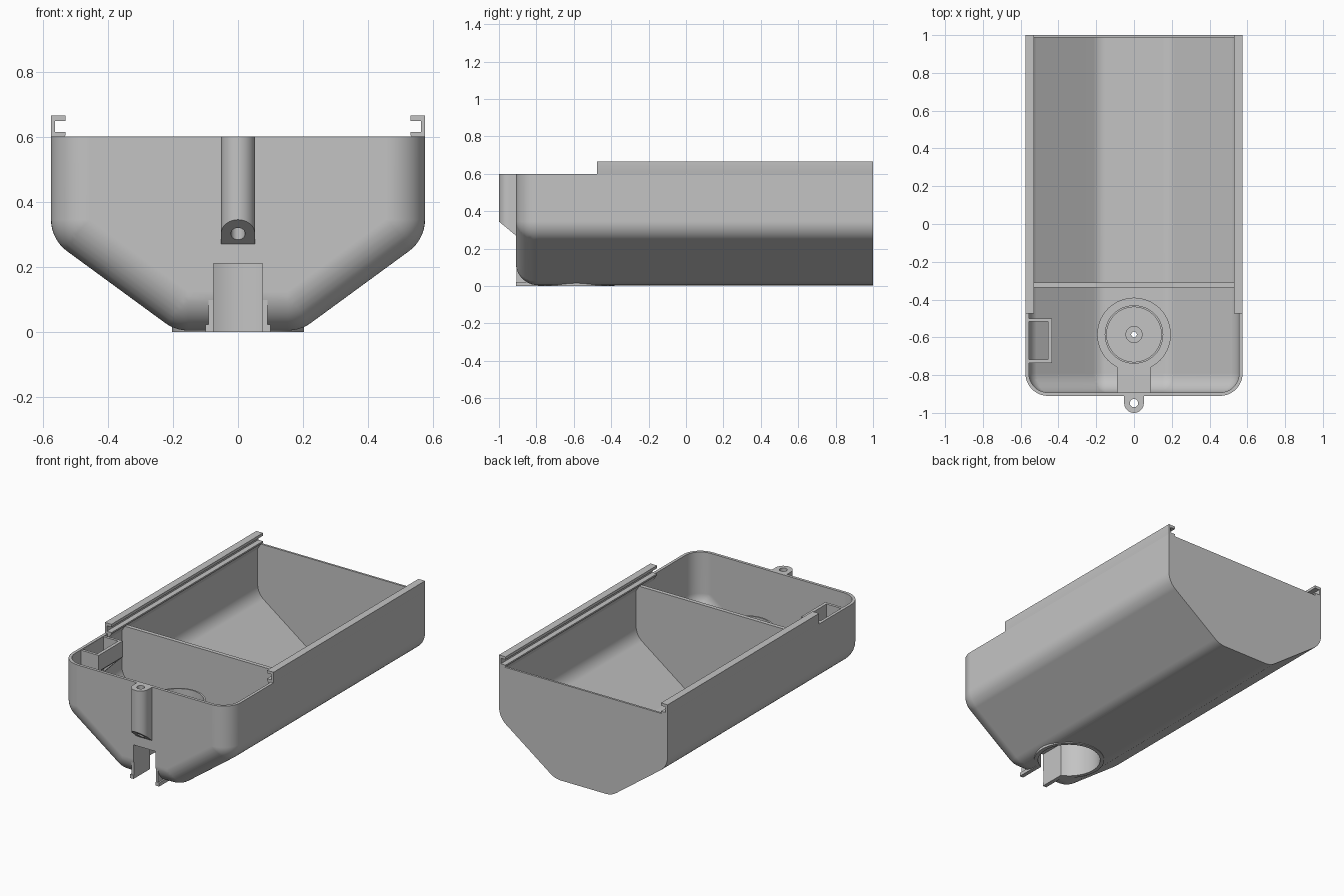
import bpy, bmesh
from math import sin, cos, asin, pi, radians
from mathutils import Vector

cube = bpy.data.objects.get("Cube")
if cube:
    bpy.data.objects.remove(cube, do_unlink=True)

GREY = (0.55, 0.55, 0.55, 1)
grey = bpy.data.materials.new("plain grey")
grey.use_nodes = True
grey.diffuse_color = GREY
grey.node_tree.nodes["Principled BSDF"].inputs["Base Color"].default_value = GREY

FRONT, BACK, RIM = -0.91, 1.0, 0.6
R = 0.12                                   # fillet radius of the tub
CENTRES = [(0.455, 0.345), (0.153, 0.124)]  # fillet centres in x, z
WELL_Y = -0.585


def make(name, bm):
    bmesh.ops.recalc_face_normals(bm, faces=bm.faces)
    mesh = bpy.data.meshes.new(name)
    bm.to_mesh(mesh)
    bm.free()
    mesh.materials.append(grey)
    ob = bpy.data.objects.new(name, mesh)
    bpy.context.collection.objects.link(ob)
    return ob


def activate(ob):
    bpy.ops.object.select_all(action='DESELECT')
    ob.select_set(True)
    bpy.context.view_layer.objects.active = ob


def cut(ob, *tools):
    activate(ob)
    for tool in tools:
        mod = ob.modifiers.new("cut", 'BOOLEAN')
        mod.operation, mod.solver, mod.object = 'DIFFERENCE', 'EXACT', tool
        bpy.ops.object.modifier_apply(modifier=mod.name)
        bpy.data.objects.remove(tool, do_unlink=True)
    return ob


def prism(name, outline, lo, hi, axis='Z'):
    """Extrude an outline along z, or an x-z outline along y."""
    bm = bmesh.new()
    place = (lambda a, b, t: (a, b, t)) if axis == 'Z' else (lambda a, b, t: (a, t, b))
    face = bm.faces.new([bm.verts.new(place(a, b, lo)) for a, b in outline])
    out = bmesh.ops.extrude_face_region(bm, geom=[face])["geom"]
    move = Vector(place(0, 0, hi - lo))
    bmesh.ops.translate(bm, vec=move, verts=[v for v in out if isinstance(v, bmesh.types.BMVert)])
    return make(name, bm)


def arc(r, cx, cy, start, end, n=48):
    return [(cx + r * cos(start + (end - start) * i / n),
             cy + r * sin(start + (end - start) * i / n)) for i in range(n + 1)]


def disc(name, r, y, lo, hi):
    return prism(name, arc(r, 0, y, 0, 2 * pi)[:-1], lo, hi)


def rect(x0, x1, y0, y1):
    return [(x0, y0), (x1, y0), (x1, y1), (x0, y1)]


def keyhole(name, r, w, y0, lo, hi):
    """Round well with a straight channel towards the front."""
    a = asin(w / r)
    outline = arc(r, 0, WELL_Y, a - pi / 2, 1.5 * pi - a) + [(-w, y0), (w, y0)]
    return prism(name, outline, lo, hi)


def section(r, y, top):
    """Rounded cross-section of the tub at one y."""
    pts = []
    for s in (-1, 1):
        pts.append((s * (CENTRES[0][0] + r), y, top))
        for x, z in CENTRES:
            pts += [(s * (x + r * cos(a)), y, z + r * sin(a))
                    for a in [-i * pi / 24 for i in range(13)]]
    return pts


def nose(r, top):
    """Front end with all its edges rounded."""
    pts, y = [], FRONT + R
    for s in (-1, 1):
        for lon in [i * pi / 24 for i in range(13)]:
            dx, dy = s * r * cos(lon), -r * sin(lon)
            pts.append((s * CENTRES[0][0] + dx, y + dy, top))
            for x, z in CENTRES:
                for lat in [i * pi / 24 for i in range(13)]:
                    pts.append((s * x + dx * cos(lat), y + dy * cos(lat), z - r * sin(lat)))
    return pts


def hull(name, pts):
    bm = bmesh.new()
    for p in pts:
        bm.verts.new(p)
    bmesh.ops.remove_doubles(bm, verts=bm.verts, dist=1e-5)
    bmesh.ops.convex_hull(bm, input=bm.verts)
    bmesh.ops.delete(bm, geom=[v for v in bm.verts if not v.link_faces], context='VERTS')
    bmesh.ops.dissolve_limit(bm, angle_limit=radians(0.5), verts=bm.verts, edges=bm.edges)
    return make(name, bm)


def well_cutter():
    return keyhole("well_cutter", 0.18, 0.075, FRONT - 0.05, -0.1, 0.21)


# Tub: rounded shell, open at the top and at the well
WALL = 0.018
tub = hull("tub", nose(R, RIM) + section(R, BACK, RIM))
cavity = hull("cavity", nose(R - WALL, RIM + 0.1) + section(R - WALL, BACK - 0.013, RIM + 0.1))
cut(tub, cavity, well_cutter())

# Divider between the front and back compartments
r_div = R - WALL + 0.006
hull("divider", section(r_div, -0.335, RIM - 0.002) + section(r_div, -0.31, RIM - 0.002))

# Lid rails along both sides
rail = [(0.575, 0.598), (0.575, 0.665), (0.53, 0.665), (0.53, 0.648), (0.562, 0.648),
        (0.562, 0.614), (0.53, 0.614), (0.53, 0.605), (0.537, 0.597), (0.56, 0.56)]
for side, s in (("left", 1), ("right", -1)):
    prism(side + "_rail", [(s * x, z) for x, z in rail], -0.475, BACK, 'Y')

# Round well and channel open to the underside
cut(keyhole("well_lining", 0.195, 0.09, FRONT + 0.003, 0.002, 0.225),
    well_cutter(), disc("pin_hole", 0.015, WELL_Y, 0.1, 0.4))
cut(keyhole("well_flange", 0.203, 0.1, FRONT, 0, 0.022), well_cutter())

# Cup and centre bush above the well
cut(disc("cup", 0.155, WELL_Y, 0.215, 0.385), disc("cup_bore", 0.145, WELL_Y, 0, 1))
cut(disc("bush", 0.045, WELL_Y, 0.215, 0.26), disc("bush_bore", 0.015, WELL_Y, 0, 1))

# Screw boss on the front wall, with a slanted lower end
boss = prism("screw_boss", arc(0.052, 0, -0.948, pi, 2 * pi, 24) + [(0.052, -0.9), (-0.052, -0.9)],
             0.2, RIM)
for v in boss.data.vertices:
    if v.co.z < 0.5:
        v.co.z = 0.27 + (FRONT - v.co.y) * 0.83
cut(boss, disc("screw_hole", 0.022, -0.948, 0, 1))

# Small open pocket inside the right wall, tapering down to it
pocket = prism("side_pocket", rect(-0.565, -0.435, -0.735, -0.5), 0.3, RIM - 0.002)
for v in pocket.data.vertices:
    if v.co.z < 0.5:
        v.co.z = 0.5 if v.co.x > -0.5 else 0.37
cut(pocket, prism("pocket_bore", rect(-0.556, -0.455, -0.718, -0.517), 0, 1))

# Smooth curves with crisp edges
for ob in list(bpy.context.scene.objects):
    if ob.type == 'MESH' and grey.name in ob.data.materials:
        activate(ob)
        bpy.ops.object.shade_smooth_by_angle(angle=radians(30))
        mod = ob.modifiers.new("even_shading", 'WEIGHTED_NORMAL')
        mod.keep_sharp = True
